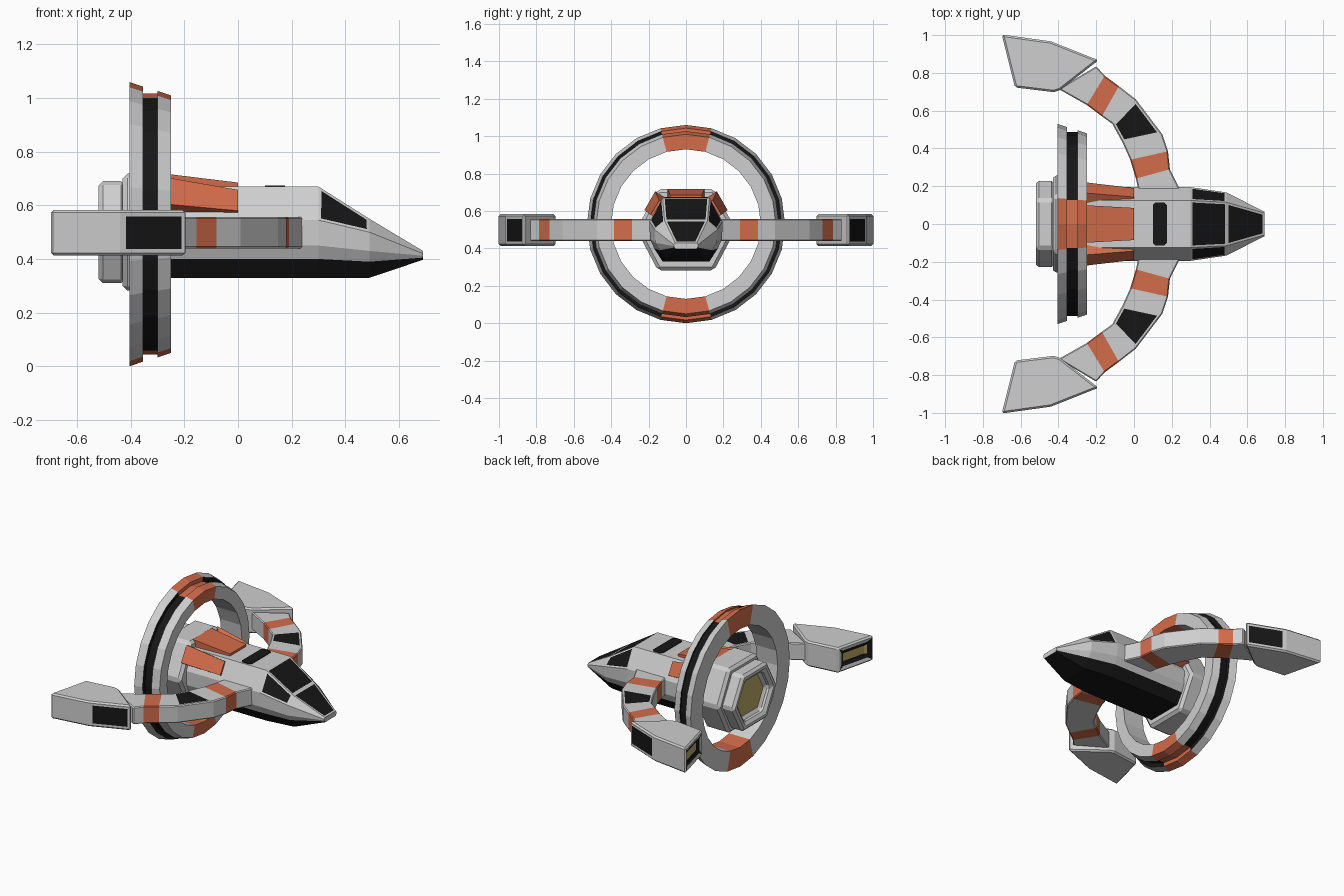
import bpy, bmesh, math

if "Cube" in bpy.data.objects:
    bpy.data.objects.remove(bpy.data.objects["Cube"])

def material(name, col):
    m = bpy.data.materials.new(name)
    m.diffuse_color = (*col, 1)
    m.use_nodes = True
    m.node_tree.nodes["Principled BSDF"].inputs["Base Color"].default_value = m.diffuse_color
    return m

MATS = [material("light_grey", (0.62, 0.62, 0.62)),
        material("orange", (0.65, 0.15, 0.07)),
        material("black", (0.008, 0.008, 0.008)),
        material("dull_gold", (0.52, 0.40, 0.14))]
GREY, ORANGE, BLACK, GOLD = range(4)


def loft(name, sections, colour=lambda i, j: GREY, loop=False, detail=None,
         mirror=False, bevel=0):
    """Skin closed cross-sections; colour(i, j) = segment i, side j.
    detail(bm, faces) may inset faces, keyed (i, j), 'start' or 'end'."""
    bm = bmesh.new()
    rings = [[bm.verts.new(p) for p in s] for s in sections]
    n, m, faces = len(rings), len(rings[0]), {}
    for i in range(n if loop else n - 1):
        a, b = rings[i], rings[(i + 1) % n]
        for j in range(m):
            k = (j + 1) % m
            f = bm.faces.new((a[j], a[k], b[k], b[j]))
            f.material_index = colour(i, j)
            faces[i, j] = f
    if not loop:
        faces["start"] = bm.faces.new(rings[0])
        faces["end"] = bm.faces.new(rings[-1])
    bmesh.ops.recalc_face_normals(bm, faces=bm.faces[:])
    bm.normal_update()
    if detail:
        detail(bm, faces)
    me = bpy.data.meshes.new(name)
    bm.to_mesh(me)
    bm.free()
    for mt in MATS:
        me.materials.append(mt)
    ob = bpy.data.objects.new(name, me)
    bpy.context.collection.objects.link(ob)
    if bevel:
        b = ob.modifiers.new("bevel", 'BEVEL')
        b.width, b.segments, b.angle_limit = bevel, 1, math.radians(35)
    if mirror:
        mm = ob.modifiers.new("mirror", 'MIRROR')
        mm.use_axis = (False, True, False)
        mm.use_mirror_merge = False
    return ob


def inset(bm, face, width, mat, depth=0.0):
    bmesh.ops.inset_individual(bm, faces=[face], thickness=width, depth=depth,
                               use_even_offset=True)
    face.material_index = mat
    bm.normal_update()


def sym(x, half):
    """Cross-section at x from its right half, listed top to bottom."""
    return [(x, y, z) for y, z in half] + [(x, -y, z) for y, z in reversed(half)]


# Fuselage: faceted hull with black belly and inset cockpit windows
main = [(.125, .67), (.195, .545), (.193, .45), (.17, .40), (.125, .33)]
hull = [sym(-.27, main), sym(.30, main),
        sym(.49, [(.115, .55), (.167, .50), (.165, .43), (.14, .39), (.10, .33)]),
        sym(.69, [(.058, .43), (.065, .42), (.065, .412), (.062, .405), (.055, .397)])]

def cockpit(bm, faces):
    for key in ((1, 0), (1, 8), (1, 9), (2, 9)):   # upper sides, roof, nose
        inset(bm, faces[key], .011, BLACK)

loft("fuselage", hull, lambda i, j: BLACK if j in (3, 4, 5) else GREY,
     detail=cockpit)

# Roof hatch plate with clipped corners
hatch = [(.10, -.10), (.115, -.115), (.16, -.115), (.175, -.10),
         (.175, .10), (.16, .115), (.115, .115), (.10, .10)]
loft("roof_hatch", [[(x, y, z) for x, y in hatch] for z in (.668, .674)],
     lambda i, j: BLACK,
     detail=lambda bm, faces: [setattr(f, "material_index", BLACK) for f in bm.faces])

# Orange flared fairings running from hull to engine collar
def all_orange(bm, faces):
    for f in bm.faces:
        f.material_index = ORANGE

loft("top_fairing",
     [sym(-.27, [(.10, .718), (.10, .62)]), sym(0, [(.085, .685), (.085, .62)])],
     detail=all_orange)
loft("side_fairing",
     [[(-.27, y, z) for y, z in ((.165, .705), (.222, .605), (.15, .56), (.09, .66))],
      [(0, y, z) for y, z in ((.143, .658), (.19, .58), (.14, .55), (.09, .63))]],
     detail=all_orange, mirror=True)

# Engine collar and nozzle
def hexagon(x, top, height, side):
    return sym(x, [(top, .5 + height), (side, .5), (top, .5 - height)])

loft("engine_collar", [hexagon(x, .15, .218, .265) for x in (-.43, -.25)], bevel=.018)

def nozzle(bm, faces):
    f = faces["start"]
    inset(bm, f, .05, GREY)
    inset(bm, f, .012, GOLD, -.045)

loft("engine_nozzle", [hexagon(x, .13, .19, .235) for x in (-.52, -.42)],
     detail=nozzle, bevel=.016)

# Large vertical ring: stepped profile, black groove, orange top and bottom
profile = [(-.405, .53), (-.355, .513), (-.355, .487), (-.30, .487),
           (-.30, .497), (-.25, .48), (-.25, .40), (-.405, .40)]
SEG = 24
ring = [[(x, r * math.sin(a), .53 + r * math.cos(a)) for x, r in profile]
        for a in (2 * math.pi * k / SEG for k in range(SEG))]

def ring_colour(i, j):
    if i in (0, SEG - 1, SEG // 2, SEG // 2 - 1):
        return ORANGE
    return BLACK if j in (1, 2, 3) else GREY

loft("drive_ring", ring, ring_colour, loop=True)

# Curved arms: outer and inner edge stations seen from above
stations = [((.26, .15), (.03, .15)), ((.19, .29), (.01, .24)),
            ((.18, .385), (-.02, .34)), ((.15, .475), (-.06, .43)),
            ((.01, .66), (-.115, .53)), ((-.08, .73), (-.17, .57)),
            ((-.155, .785), (-.25, .63)), ((-.20, .835), (-.40, .715))]
arm = [[(*o, .44), (*o, .557), (*i, .557), (*i, .44)] for o, i in stations]
loft("curved_arm", arm, lambda i, j: ORANGE if i in (1, 5) else GREY,
     detail=lambda bm, faces: inset(bm, faces[3, 1], .016, BLACK),
     mirror=True, bevel=.006)

# Wing-tip pods with outer window and rear thruster
outline = [(-.188, .867), (-.44, .967), (-.70, 1.003), (-.63, .723),
           (-.425, .698), (-.39, .71)]

def pod_detail(bm, faces):
    inset(bm, faces[0, 0], .025, BLACK)
    rear = faces[0, 2]
    inset(bm, rear, .024, BLACK)
    inset(bm, rear, .025, GOLD, -.02)

loft("wingtip_pod", [[(x, y, z) for x, y in outline] for z in (.413, .583)],
     detail=pod_detail, mirror=True, bevel=.01)
